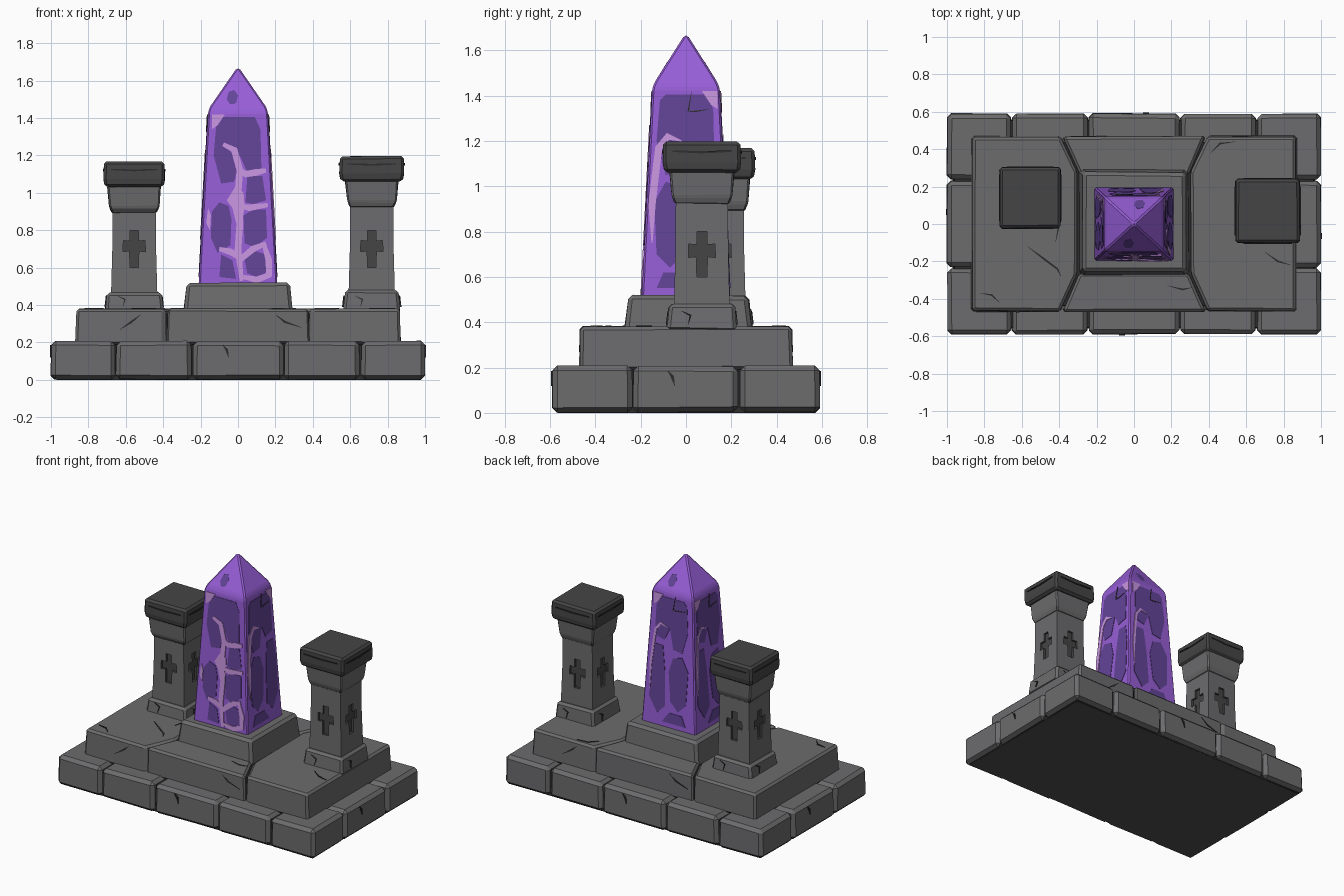
import bpy, bmesh, random
from mathutils import Vector

random.seed(4)
if "Cube" in bpy.data.objects:
    bpy.data.objects.remove(bpy.data.objects["Cube"])


def material(name, r, g, b):
    m = bpy.data.materials.new(name)
    m.use_nodes = True
    m.diffuse_color = (r, g, b, 1)
    m.node_tree.nodes["Principled BSDF"].inputs["Base Color"].default_value = (r, g, b, 1)
    return m


STONE = material("grey stone", .15, .15, .155)
SHADE = material("dim grey stone", .078, .078, .08)
CAP = material("charcoal stone", .06, .06, .06)
MORTAR = material("dark mortar", .026, .026, .026)
PURPLE = material("purple crystal", .31, .112, .68)
DEEP = material("deep purple", .125, .058, .315)
PINK = material("pale lilac", .58, .3, .74)
ROCK = (STONE, SHADE)


def finish(name, bm, mats):
    bmesh.ops.recalc_face_normals(bm, faces=bm.faces)
    if len(mats) > 1:  # undersides take the second colour
        for f in bm.faces:
            f.material_index = int(f.normal.z < -.4)
    mesh = bpy.data.meshes.new(name)
    bm.to_mesh(mesh)
    bm.free()
    for m in mats:
        mesh.materials.append(m)
    ob = bpy.data.objects.new(name, mesh)
    bpy.context.collection.objects.link(ob)
    return ob


def solid(name, layers, mats, bevel=0, jitter=0):
    """Skin a stack of matching outlines, then chip and bevel it."""
    bm = bmesh.new()
    rings = [[bm.verts.new(p) for p in layer] for layer in layers]
    for low, high in zip(rings, rings[1:]):
        for i in range(len(low)):
            j = (i + 1) % len(low)
            bm.faces.new((low[i], low[j], high[j], high[i]))
    bm.faces.new(rings[0][::-1])
    bm.faces.new(rings[-1])
    for v in bm.verts:
        v.co += Vector(random.uniform(-jitter, jitter) for _ in range(3))
    if bevel:
        bmesh.ops.bevel(bm, geom=bm.edges[:], offset=bevel, segments=1,
                        profile=.5, affect='EDGES', clamp_overlap=True)
    return finish(name, bm, mats)


def block(name, outline, z0, z1, taper, bevel=0, jitter=.004, mats=ROCK):
    mid = sum((Vector(p) for p in outline), Vector((0, 0))) / len(outline)
    top = [mid + (Vector(p) - mid) * taper for p in outline]
    return solid(name, [[(x, y, z0) for x, y in outline], [(x, y, z1) for x, y in top]],
                 mats, bevel, jitter)


def rect(x0, x1, y0, y1):
    return [(x0, y0), (x1, y0), (x1, y1), (x0, y1)]


def stack(name, center, rings, mats, bevel=0, jitter=0):
    """Rectangular tower from (height, half width, half depth) rings."""
    cx, cy = center
    layers = [[(x, y, z) for x, y in rect(cx - a, cx + a, cy - b, cy + b)] for z, a, b in rings]
    return solid(name, layers, mats, bevel, jitter)


def side(k, hx, hy, center=(0, 0), lean_x=0, lean_y=0):
    """Drawing frame on one of four walls; its second coordinate is height."""
    n = Vector([(0, -1, 0), (1, 0, 0), (0, 1, 0), (-1, 0, 0)][k])
    half, lean = (hx, lean_x) if n.x else (hy, lean_y)
    return (Vector((*center, 0)) + n * half, Vector((-n.y, n.x, 0)), Vector((0, 0, 1)) - n * lean, n)


def plate(name, pts, frame, mat, front=.005, back=-.003):
    o, u, v, n = frame
    layers = [[o + u * a + v * b + n * d for a, b in pts] for d in (back, front)]
    return solid(name, layers, (mat,))


def ribbon(name, path, frame, mat, width, front=.005, tip=.15):
    """Thin tapering strip along a path."""
    path = [Vector(p) for p in path]
    left, right = [], []
    for i, p in enumerate(path):
        d = (path[min(i + 1, len(path) - 1)] - path[max(i - 1, 0)]).normalized()
        w = width / 2 * (tip if i in (0, len(path) - 1) else 1)
        off = Vector((-d.y, d.x)) * w
        left.append(p + off)
        right.append(p - off)
    return plate(name, left + right[::-1], frame, mat, front)


# Lower tier: a ring of chunky blocks around a mortar core
block("lower_core", rect(-.97, .97, -.56, .56), 0, .185, .99, jitter=0, mats=(MORTAR, SHADE))
xs = [-1, -.655, -.245, .245, .655, 1]
ys = [-.59, -.235, .235, .59]
GAP = .003
for i in range(5):
    for j in range(3):
        if i in (0, 4) or j in (0, 2):
            block("lower_block", rect(xs[i] + GAP * (i > 0), xs[i + 1] - GAP * (i < 4),
                                      ys[j] + GAP * (j > 0), ys[j + 1] - GAP * (j < 2)),
                  .003, .207, .99, .022, .003)

# Upper tier: two side slabs and two wedge shaped middle blocks
block("upper_core", rect(-.84, .84, -.44, .44), .15, .355, .99, jitter=0, mats=(MORTAR,))
for s in (-1, 1):
    slab = [(.87, -.47), (.87, .47), (.392, .47), (.3, .28), (.3, -.27), (.392, -.47)]
    block("upper_side_slab", [(s * x, y) for x, y in slab][::s], .19, .38, .985, .014, .003)
    wedge = [(-.388, .47), (-.294, .26), (.294, .26), (.388, .47)]
    block("upper_middle_block", [(x, s * y) for x, y in wedge][::s], .19, .382, .985, .014, .003)

# Pedestal
stack("pedestal", (0, .01), [(.34, .292, .285), (.52, .276, .265)], ROCK, .018, .004)

# Pillars with carved crosses
CROSS = [(.022, .6), (.025, .69), (.06, .685), (.058, .745), (.022, .742), (.022, .8)]
CROSS = CROSS + [(-a, b) for a, b in CROSS[::-1]]


def pillar(center, lift, h):
    stack("pillar_foot", center, [(.36, .157, .157), (.47 + lift / 3, .144, .144)],
          ROCK, .015, .004)
    shaft = stack("pillar_shaft", center, [(.45, .124, .124), (.7, .117, .117), (.94, .115, .115)], ROCK)
    for k in range(4):
        cutter = plate("cross_cutter", CROSS, side(k, .118, .118, center), CAP, .04, -.016)
        cutter.hide_render = True
        mod = shaft.modifiers.new("carve", 'BOOLEAN')
        mod.object, mod.operation, mod.solver = cutter, 'DIFFERENCE', 'EXACT'
        mod.material_mode = 'TRANSFER'
        bpy.context.view_layer.objects.active = shaft
        bpy.ops.object.modifier_apply(modifier=mod.name)
        bpy.data.objects.remove(cutter)
    stack("pillar_capital", center,
          [(.89 + lift, .118, .118), (.925 + lift, .133, .133), (1.04 + lift, .143, .143)],
          ROCK, .008, .003)
    stack("pillar_cap", center, [(1.03 + lift, h - .012, h - .012), (1.06 + lift, h, h),
                                 (1.167 + lift, h - .004, h - .004)], (CAP,), .014, .002)
    for k in range(4):
        ribbon("cap_groove", [(-h * .75, 1.125 + lift), (0, 1.12 + lift), (h * .75, 1.125 + lift)],
               side(k, h, h, center), MORTAR, .01, .003, .7)
        ribbon("foot_crack", [(-.09, .45), (-.05, .43), (-.06, .39)],
               side(k, .2, .2, center, .118, .118), MORTAR, .01)


pillar((-.555, .14), 0, .165)
pillar((.715, .07), .03, .174)

# Crystal obelisk
stack("obelisk", (0, 0), [(.5, .211, .196), (1.43, .16, .149), (1.46, .15, .138), (1.665, .008, .008)],
      (PURPLE,), .009)

# Painted patches and veins on the obelisk
UPPER = [(-.115, 1.38), (-.09, 1.405), (.09, 1.405), (.12, 1.34), (.125, 1.13), (.05, 1.11),
         (.01, 1.2), (-.02, 1.06), (-.09, 1.05), (-.13, 1.2)]
CELLS = [
    [(-.14, .9), (-.1, .95), (-.05, .93), (-.035, .86), (-.04, .72), (-.11, .68), (-.145, .76)],
    [(.04, .95), (.05, 1.09), (.13, 1.09), (.15, .96), (.08, .94)],
    [(.035, .73), (.03, .88), (.08, .91), (.15, .91), (.155, .76), (.09, .71)],
    [(.05, .57), (.03, .67), (.09, .69), (.15, .67), (.16, .58), (.1, .55)],
    [(-.1, .55), (-.09, .67), (-.03, .64), (-.01, .54)],
]
BROAD = [
    [(-.13, .7), (-.14, .93), (-.09, 1.02), (-.02, 1.0), (.01, .9), (-.01, .7), (-.07, .64)],
    [(.03, .66), (.04, .9), (.06, 1.07), (.13, 1.07), (.15, .95), (.155, .7), (.09, .6)],
    [(-.13, .55), (-.1, .62), (0, .62), (.05, .55)],
]
VEINS = [
    [(-.08, 1.26), (-.02, 1.23), (.01, 1.12), (0, 1.0), (.01, .84), (0, .7), (.02, .53)],
    [(0, 1.13), (.04, 1.1), (.1, 1.11), (.15, 1.12)],
    [(.01, .93), (.06, .92), (.16, .935)],
    [(-.1, .7), (-.04, .685), (.02, .65), (.08, .7), (.15, .73)],
    [(.14, .72), (.165, .64), (.165, .56), (.1, .535), (.03, .55)],
]
BLOTCH = [(-.06, .96), (-.01, 1.04), (.03, 1.0), (.035, .93), (.02, .82), (-.01, .84), (-.03, .92)]
CORNER = [(-.14, 1.34), (-.11, 1.36), (-.07, 1.42), (-.14, 1.42)]
SPOT = [(-.06, 1.5), (-.05, 1.54), (-.02, 1.55), (0, 1.52), (-.01, 1.48), (-.04, 1.47)]
EDGE = [(-.02, 1.2), (-.08, 1.22), (-.12, 1.17), (-.135, 1.05), (-.15, .92), (-.15, .75)]
for k in range(4):
    wall = side(k, .2395, .2225, (0, 0), .055, .051)
    flip = -1 if k > 1 else 1
    for shape in [UPPER] + (BROAD if k else CELLS):
        plate("deep_patch", [(a * flip, b) for a, b in shape], wall, DEEP, .002)
    plate("lilac_corner", [(-a * flip if k else a, b) for a, b in CORNER], wall, PINK, .003)
    if k in (0, 2):
        plate("deep_spot", SPOT, side(k, 1.123, 1.04, (0, 0), .67, .62), DEEP, .003)
    if k == 0:
        plate("lilac_blotch", BLOTCH, wall, PINK, .004)
        plate("lilac_fleck", [(-.17, .84), (-.16, .92), (-.145, .88), (-.15, .8)], wall, PINK, .004)
        for path in VEINS:
            ribbon("lilac_vein", path, wall, PINK, .036, .005, .6)
    else:
        ribbon("lilac_edge", EDGE, wall, PINK, .032 if k == 1 else .018)
        ribbon("crystal_crack", [(.025, 1.42), (.01, 1.33), (.04, 1.33), (.1, 1.34)], wall, MORTAR, .007)

# Cracks in the stonework
top = (Vector((0, 0, .38)), Vector((1, 0, 0)), Vector((0, 1, 0)), Vector((0, 0, 1)))
for path in ([(-.57, -.12), (-.49, -.18), (-.41, -.24), (-.39, -.28)], [(.7, -.15), (.77, -.2), (.84, -.22)],
             [(.41, .38), (.46, .43), (.54, .44)], [(-.82, -.37), (-.76, -.38), (-.72, -.42)],
             [(.18, -.33), (.26, -.35), (.31, -.34)], [(-.42, .1), (-.4, .0), (-.42, -.1)]):
    ribbon("top_crack", path, top, MORTAR, .01)
for k in (0, 2):
    for path in ([(-.63, .27), (-.57, .31), (-.52, .35)], [(.2, .35), (.25, .31), (.34, .28)]):
        ribbon("upper_crack", path, side(k, .87, .478, (0, 0), 0, .04), MORTAR, .012)
for k in range(4):
    ribbon("lower_crack", [(-.08, .185), (-.06, .16), (-.05, .12)], side(k, 1, .59), MORTAR, .015)
